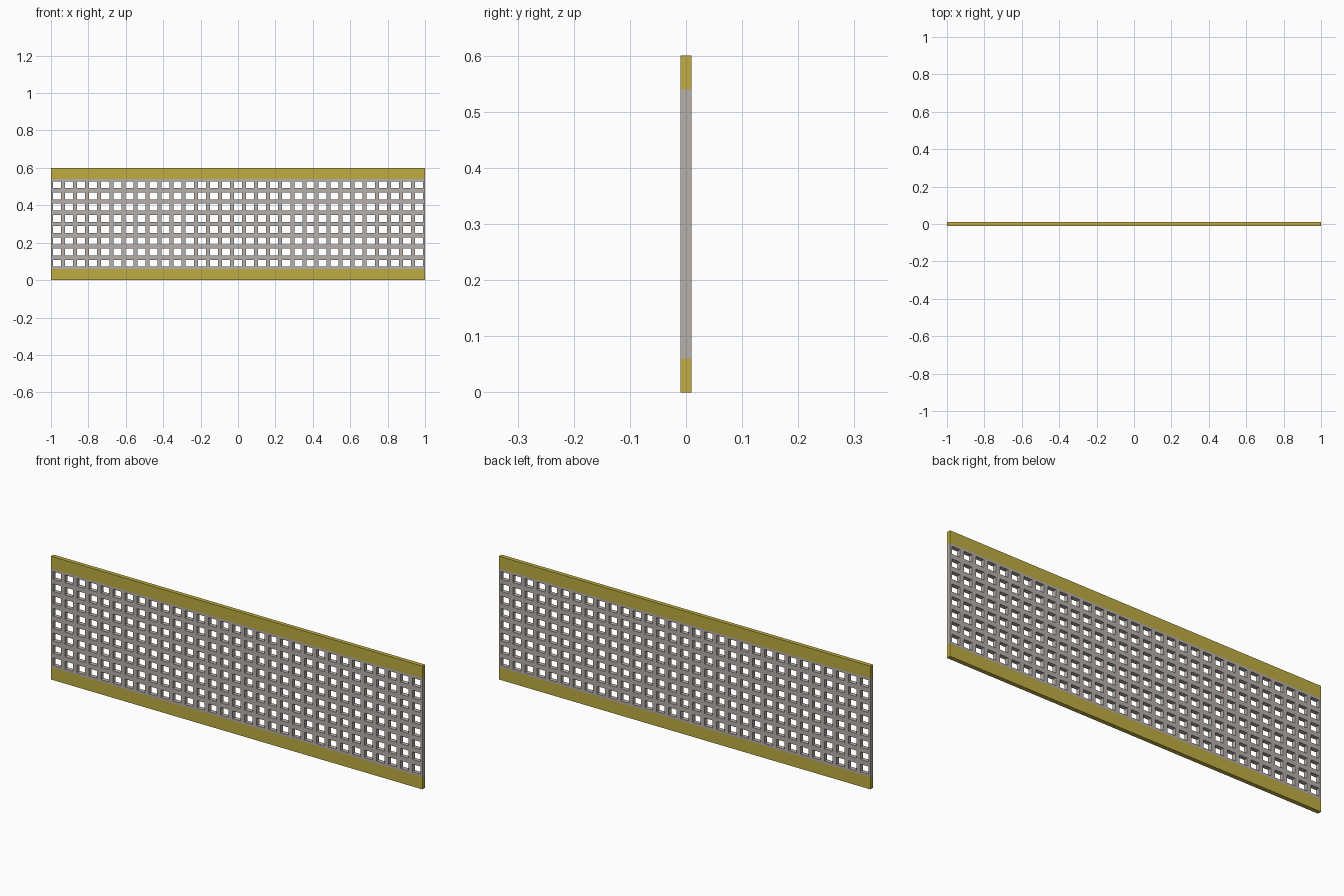
import bpy, bmesh

if "Cube" in bpy.data.objects:
    bpy.data.objects.remove(bpy.data.objects["Cube"])

LENGTH, HEIGHT, THICK, BAND = 2.0, 0.6, 0.02, 0.06
COLS, ROWS = 31, 8
HOLE_W, HOLE_H = 0.043, 0.037


def material(name, rgb):
    m = bpy.data.materials.new(name)
    m.diffuse_color = (*[(c / 255) ** 2.2 for c in rgb], 1)
    m.use_nodes = True
    m.node_tree.nodes["Principled BSDF"].inputs["Base Color"].default_value = m.diffuse_color
    return m


def add_object(name, bm, mat):
    mesh = bpy.data.meshes.new(name)
    bm.to_mesh(mesh)
    bm.free()
    mesh.materials.append(mat)
    ob = bpy.data.objects.new(name, mesh)
    bpy.context.collection.objects.link(ob)
    return ob


def grid_lines(start, length, count, hole):
    """Cell borders: outer edge, then both edges of each hole, outer edge."""
    pitch = length / count
    lines = [start]
    for i in range(count):
        c = start + (i + 0.5) * pitch
        lines += [c - hole / 2, c + hole / 2]
    return lines + [start + length]


yellow = material("mustard yellow", (190, 171, 68))
grey = material("warm grey", (181, 174, 169))

# perforated panel: a sheet with every hole cell left out, then thickened
xs = grid_lines(-LENGTH / 2, LENGTH, COLS, HOLE_W)
zs = grid_lines(BAND, HEIGHT - 2 * BAND, ROWS, HOLE_H)
bm = bmesh.new()
verts = [[bm.verts.new((x, 0, z)) for x in xs] for z in zs]
for j in range(len(zs) - 1):
    for i in range(len(xs) - 1):
        if i % 2 and j % 2:
            continue
        bm.faces.new((verts[j][i], verts[j][i + 1],
                      verts[j + 1][i + 1], verts[j + 1][i]))
panel = add_object("perforated_panel", bm, grey)
solid = panel.modifiers.new("thickness", "SOLIDIFY")
solid.thickness = THICK
solid.offset = 0

# solid bands along the bottom and top
for name, z in (("bottom_band", BAND / 2), ("top_band", HEIGHT - BAND / 2)):
    bm = bmesh.new()
    bmesh.ops.create_cube(bm, size=1)
    bmesh.ops.scale(bm, vec=(LENGTH, THICK, BAND), verts=bm.verts)
    bmesh.ops.translate(bm, vec=(0, 0, z), verts=bm.verts)
    add_object(name, bm, yellow)
